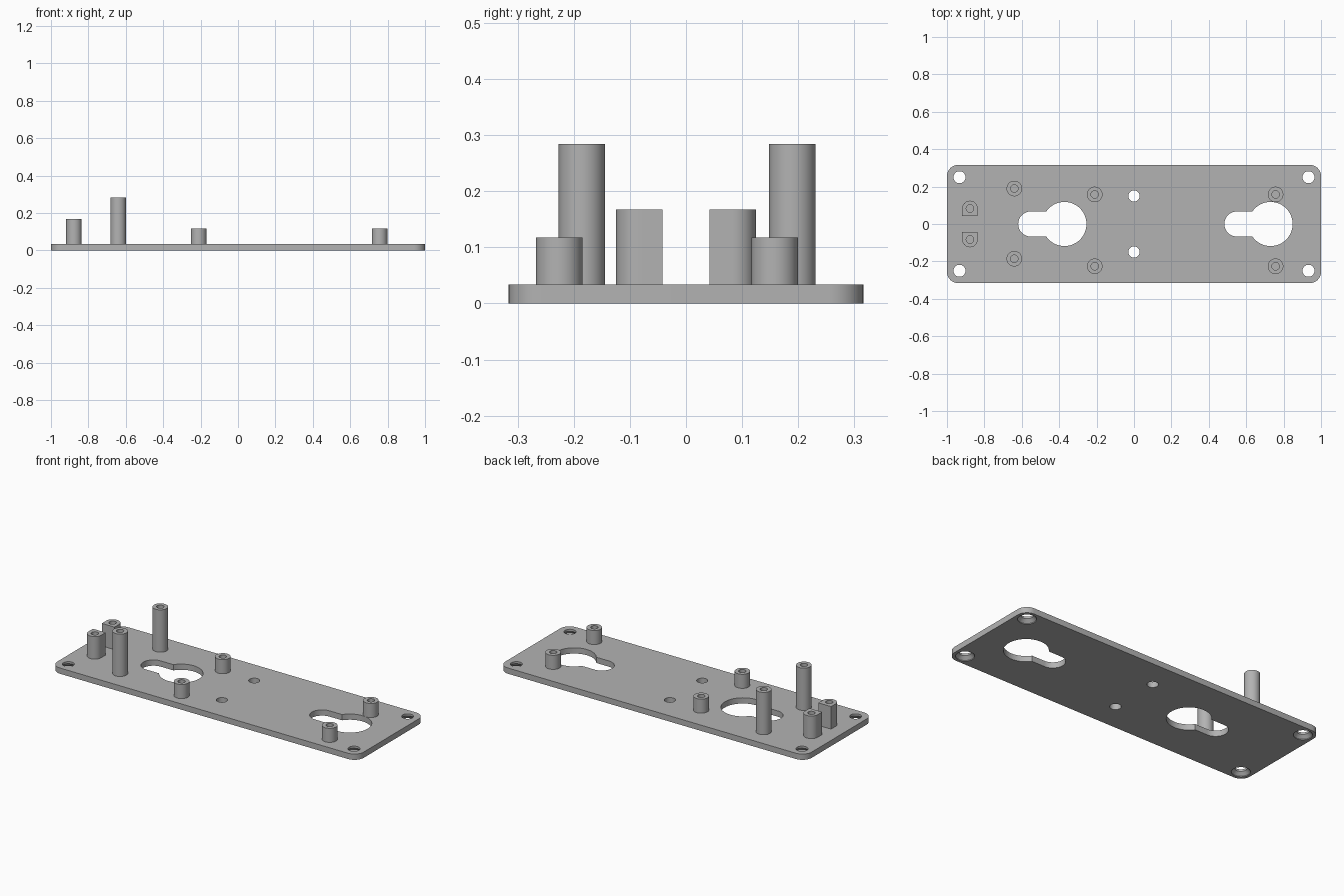
import bpy, bmesh, math
from math import pi, sin, cos

if "Cube" in bpy.data.objects:
    bpy.data.objects.remove(bpy.data.objects["Cube"], do_unlink=True)

PLATE_TOP = 0.034
GREY = (0.45, 0.45, 0.45, 1.0)

grey = bpy.data.materials.new("plain grey")
grey.use_nodes = True
grey.diffuse_color = GREY
grey.node_tree.nodes["Principled BSDF"].inputs["Base Color"].default_value = GREY


def arc(cx, cy, r, start, end, steps):
    """Points along an arc, both ends included."""
    return [(cx + r * cos(start + (end - start) * i / steps),
             cy + r * sin(start + (end - start) * i / steps)) for i in range(steps + 1)]


def circle(cx, cy, r, n=48):
    return arc(cx, cy, r, 0, 2 * pi, n)[:-1]


def stack(name, rings):
    """Closed solid through a list of (profile, height) rings of equal length."""
    bm = bmesh.new()
    loops = [[bm.verts.new((x, y, z)) for x, y in pts] for pts, z in rings]
    for a, b in zip(loops, loops[1:]):
        for i in range(len(a)):
            j = (i + 1) % len(a)
            bm.faces.new((a[i], a[j], b[j], b[i]))
    bm.faces.new(loops[0][::-1])
    bm.faces.new(loops[-1])
    bmesh.ops.recalc_face_normals(bm, faces=bm.faces)
    mesh = bpy.data.meshes.new(name)
    bm.to_mesh(mesh)
    bm.free()
    mesh.materials.append(grey)
    obj = bpy.data.objects.new(name, mesh)
    bpy.context.collection.objects.link(obj)
    return obj


def smooth(obj):
    bpy.ops.object.select_all(action='DESELECT')
    obj.select_set(True)
    bpy.context.view_layer.objects.active = obj
    bpy.ops.object.shade_smooth_by_angle(angle=math.radians(30))


def prism(name, pts):
    return stack(name, [(pts, -0.05), (pts, 0.1)])


# Base plate with rounded corners
corner = 0.06
outline = []
for k, (sx, sy) in enumerate([(1, 1), (-1, 1), (-1, -1), (1, -1)]):
    outline += arc(sx * (1 - corner), sy * (0.316 - corner), corner,
                   k * pi / 2, (k + 1) * pi / 2, 12)
plate = stack("base_plate", [(outline, 0), (outline, PLATE_TOP)])

cutters = []

# Keyhole openings: large circle with a round-ended slot towards -x
big, slot, reach = 0.118, 0.067, 0.18
meet = pi - math.asin(slot / big)
for cx in (-0.372, 0.73):
    keyhole = arc(cx, 0, big, -meet, meet, 48)
    keyhole += arc(cx - reach, 0, slot, pi / 2, 3 * pi / 2, 24)
    cutters.append(prism("keyhole_cutter", keyhole))

# Corner screw holes, countersunk from below, and two plain centre holes
for sy in (1, -1):
    for sx in (1, -1):
        x, y = sx * 0.933, sy * 0.25
        wide, narrow = circle(x, y, 0.05), circle(x, y, 0.032)
        cutters.append(stack("screw_hole_cutter", [
            (wide, -0.05), (wide, 0.004), (narrow, 0.022), (narrow, 0.1)]))
    cutters.append(prism("centre_hole_cutter", circle(0, sy * 0.15, 0.03)))

for cutter in cutters:
    cutter.hide_render = True
    mod = plate.modifiers.new("cut", 'BOOLEAN')
    mod.operation = 'DIFFERENCE'
    mod.solver = 'EXACT'
    mod.object = cutter

# Bake the cuts and drop the cutters
depsgraph = bpy.context.evaluated_depsgraph_get()
cut_mesh = bpy.data.meshes.new_from_object(plate.evaluated_get(depsgraph))
plate.modifiers.clear()
plate.data = cut_mesh
for cutter in cutters:
    bpy.data.objects.remove(cutter, do_unlink=True)
smooth(plate)


def post(name, x, y, top, square_side=0):
    """Hollow standoff; square_side (+1 or -1) squares off the half facing that y."""
    radius, bore, n = 0.0415, 0.02, 48
    outer = []
    for i in range(n):
        c, s = cos(2 * pi * i / n), sin(2 * pi * i / n)
        r = radius
        if s * square_side > 0:
            r = radius / max(abs(c), abs(s))
        outer.append((x + r * c, y + r * s))
    inner = circle(x, y, bore, n)
    smooth(stack(name, [(outer, PLATE_TOP - 0.004), (outer, top),
                        (inner, top), (inner, PLATE_TOP + 0.003)]))


# Standoffs, in pairs across the plate
for side, sy in (("back", 1), ("front", -1)):
    post("tall_post_" + side, -0.64, 0.002 + sy * 0.1875, 0.284)
    post("square_backed_post_" + side, -0.877, sy * 0.083, 0.167, -sy)
    for end, x in (("right", -0.21), ("left", 0.757)):
        post("short_post_" + side + "_" + end, x, -0.034 + sy * 0.192, 0.117)
